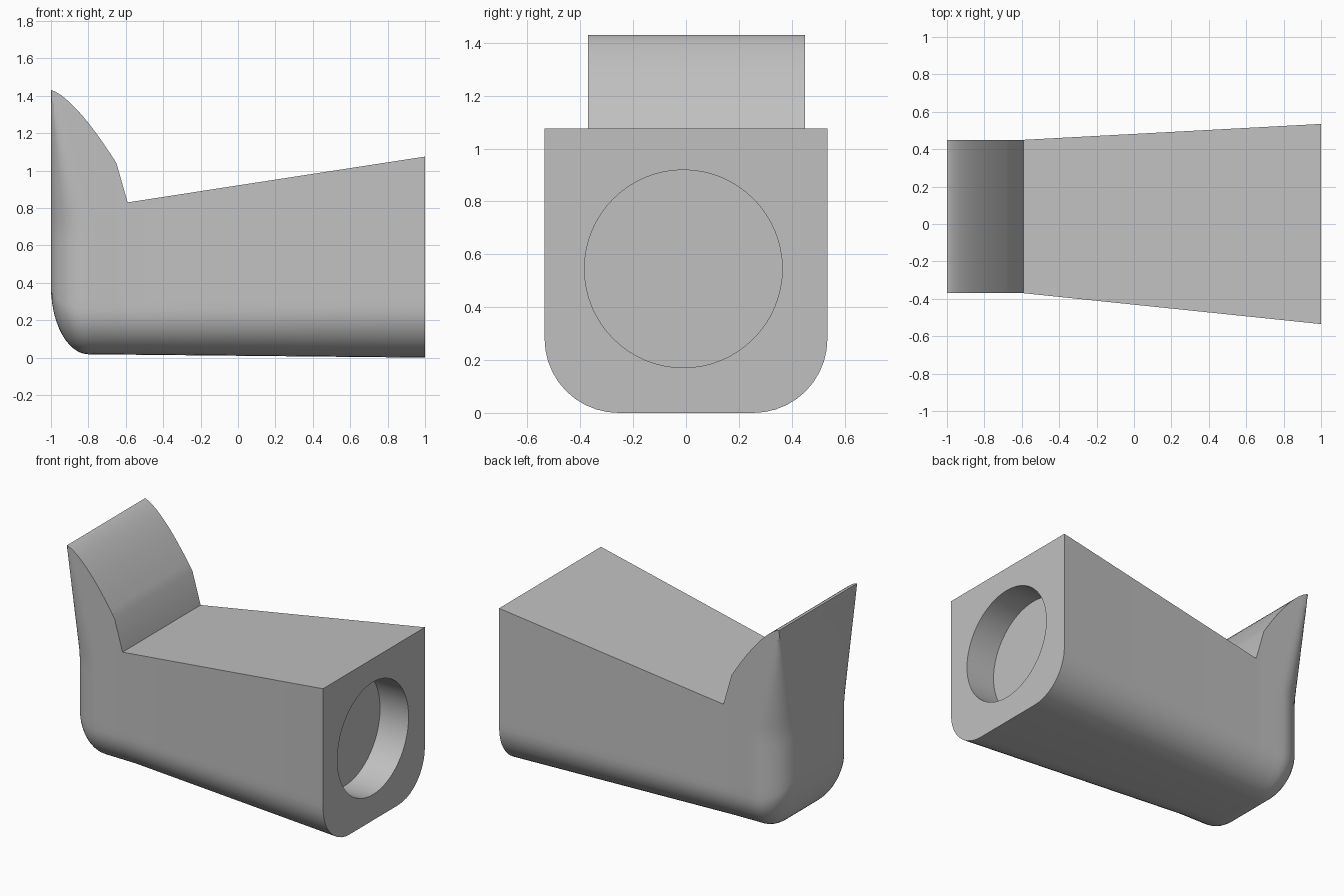
import bpy
import bmesh
from math import sqrt, sin, cos, pi

cube = bpy.data.objects.get("Cube")
if cube:
    bpy.data.objects.remove(cube, do_unlink=True)

grey = bpy.data.materials.new("plain_grey")
grey.use_nodes = True
colour = (0.53, 0.53, 0.53, 1)
grey.diffuse_color = colour
grey.node_tree.nodes["Principled BSDF"].inputs["Base Color"].default_value = colour

FIN_TOP = 1.43
ROUND = 0.2      # length of the rounded rear end
FIN = 0.35       # length of the curved fin slope
NECK = 0.41      # where the fin meets the sloping top
SIDE_STEPS = 16
ARC_STEPS = 10


def top_height(d):
    if d <= FIN:
        return FIN_TOP - 0.39 * (d / FIN) ** 1.43
    if d <= NECK:
        return 1.04 - 0.21 * (d - FIN) / (NECK - FIN)
    return 0.83 + 0.245 * (d - NECK) / (2 - NECK)


def rear_inset(z, d):
    """Upright corner rounding that fades to sharp at the fin tip."""
    r = min(0.27 * max(FIN_TOP - z, 0), ROUND)
    if d >= r:
        return 0
    return r - sqrt(r * r - (r - d) ** 2)


def half_section(d):
    """Outline from top edge to underside, as (half width, height)."""
    t = max(0, (d - NECK) / (2 - NECK))
    width = 0.41 + 0.125 * t
    swell = sqrt(max(0, 1 - max(0, 1 - d / ROUND) ** 2))
    bottom = 0.02 * (1 - d / 2) + 0.36 * (1 - swell)
    radius = 0.02 + (0.22 + 0.04 * t) * swell
    top, low = top_height(d), bottom + radius
    points = []
    for i in range(SIDE_STEPS):
        z = top + (low - top) * i / SIDE_STEPS
        points.append((width - rear_inset(z, d), z))
    for i in range(ARC_STEPS + 1):
        a = pi / 2 * i / ARC_STEPS
        z = low - radius * sin(a)
        points.append((width - rear_inset(z, d) - radius * (1 - cos(a)), z))
    return points


# Body: cross-sections lofted from the rounded rear to the flat open end
stations = [ROUND * (1 - cos(pi / 2 * i / 12)) for i in range(13)]
stations += [0.24, 0.28, 0.32, FIN, NECK, 2]
bm = bmesh.new()
rings = []
for d in stations:
    centre = 0.04 * (1 - max(0, (d - NECK) / (2 - NECK)))
    half = half_section(d)
    right = [bm.verts.new((d - 1, centre - w, z)) for w, z in half]
    left = [bm.verts.new((d - 1, centre + w, z)) for w, z in half]
    rings.append(right + left[::-1])
count = len(rings[0])
for a, b in zip(rings, rings[1:]):
    for i in range(count):
        j = (i + 1) % count
        bm.faces.new((a[i], a[j], b[j], b[i]))
# Rear wall in rows, open end as one face
for i in range(count // 2 - 1):
    r = rings[0]
    bm.faces.new((r[i], r[i + 1], r[count - 2 - i], r[count - 1 - i]))
bm.faces.new(rings[-1])
bmesh.ops.recalc_face_normals(bm, faces=bm.faces)
mesh = bpy.data.meshes.new("body")
bm.to_mesh(mesh)
bm.free()
body = bpy.data.objects.new("body", mesh)
bpy.context.collection.objects.link(body)
mesh.materials.append(grey)

# Round socket sunk into the open end
bpy.ops.mesh.primitive_cylinder_add(vertices=64, radius=0.374, depth=0.42,
                                    location=(1, -0.01, 0.545),
                                    rotation=(0, pi / 2, 0))
cutter = bpy.context.object
cutter.name = "socket_cutter"
cutter.hide_render = True
cutter.data.materials.append(grey)
cut = body.modifiers.new("socket", "BOOLEAN")
cut.operation = "DIFFERENCE"
cut.solver = "EXACT"
cut.object = cutter

bpy.ops.object.select_all(action="DESELECT")
body.select_set(True)
bpy.context.view_layer.objects.active = body
bpy.ops.object.modifier_apply(modifier=cut.name)
bpy.data.objects.remove(cutter, do_unlink=True)
bpy.ops.object.shade_smooth_by_angle(angle=0.35)
